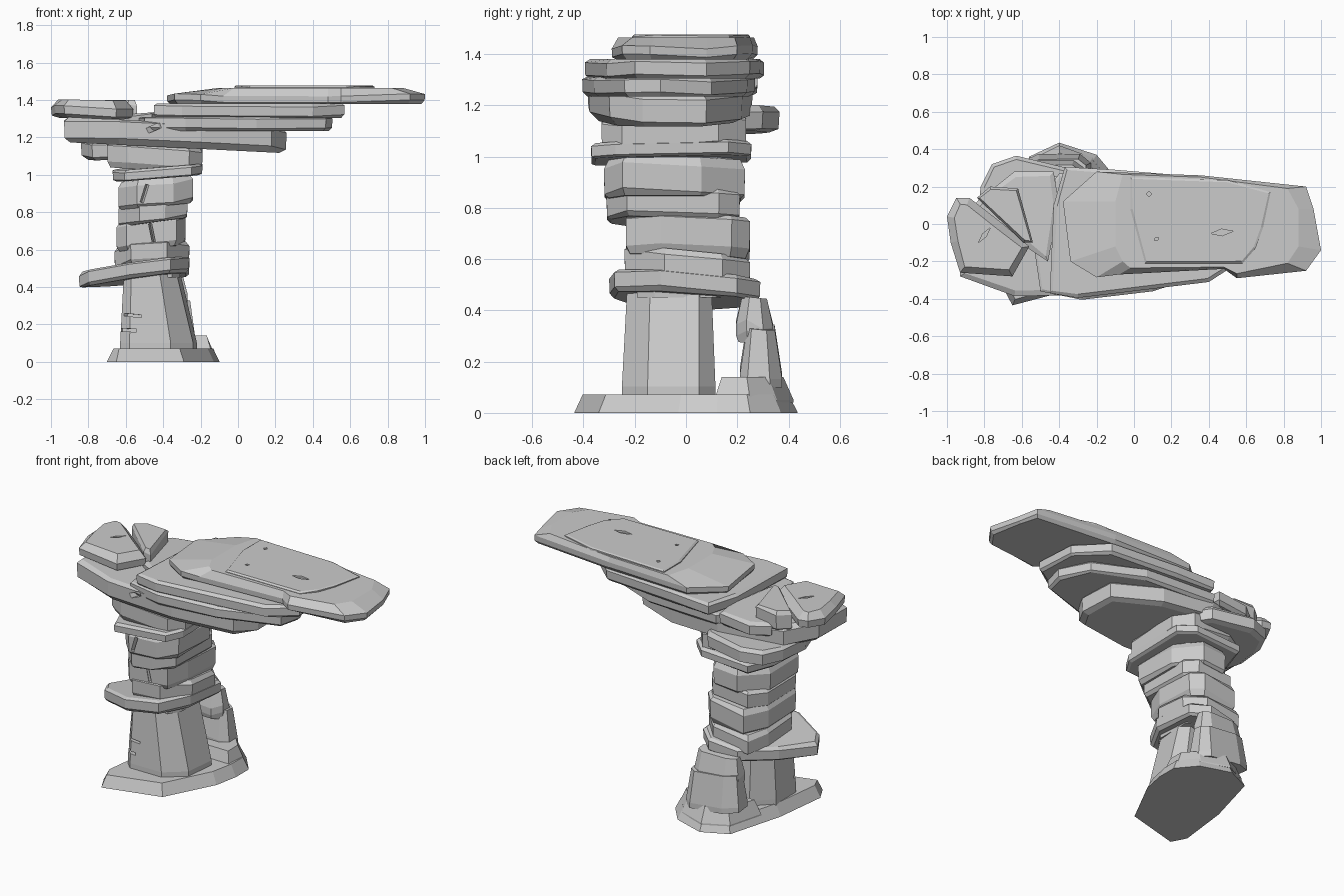
import bpy, bmesh, random
from mathutils import Vector

if "Cube" in bpy.data.objects:
    bpy.data.objects.remove(bpy.data.objects["Cube"])

random.seed(7)


def inset(pts, d):
    # move each outline point inwards along its corner bisector
    out, n = [], len(pts)
    for i in range(n):
        p = Vector(pts[i])
        a = (p - Vector(pts[i - 1])).normalized()
        b = (Vector(pts[(i + 1) % n]) - p).normalized()
        nrm = Vector((-(a.y + b.y), a.x + b.x)).normalized()
        out.append(p + nrm * d)
    return out


def slab(name, pts, z0, z1, tilt=(0, 0), low=.02, up=.02, top=None, cut=.17, cut_up=.17):
    """Rock slab: chamfered prism over an outline, optionally tilted."""
    area = sum(pts[i - 1][0] * p[1] - p[0] * pts[i - 1][1] for i, p in enumerate(pts))
    if area < 0:
        pts = pts[::-1]
        top = top[::-1] if top else None
    n, h = len(pts), z1 - z0
    cx = (min(p[0] for p in pts) + max(p[0] for p in pts)) / 2
    cy = (min(p[1] for p in pts) + max(p[1] for p in pts)) / 2
    jit = [random.uniform(-.1, .1) * h * (cut_up < .6) for _ in pts]
    rings = [(inset(pts, low), z0, 0), (inset(pts, low * .1), z0 + cut * h, 1),
             (pts, z1 - cut_up * h, 1), (top or inset(pts, up), z1, 0)]
    bm = bmesh.new()
    vs = [[bm.verts.new((p[0], p[1], z + j * jit[i] + tilt[0] * (p[0] - cx) + tilt[1] * (p[1] - cy)))
           for i, p in enumerate(r)] for r, z, j in rings]
    bm.faces.new(vs[0][::-1])
    bm.faces.new(vs[-1])
    for a, b in zip(vs, vs[1:]):
        for i in range(n):
            k = (i + 1) % n
            bm.faces.new((a[i], a[k], b[k], b[i]))
    bmesh.ops.triangulate(bm, faces=[f for f in bm.faces if len(f.verts) > 4])
    bmesh.ops.recalc_face_normals(bm, faces=bm.faces)
    me = bpy.data.meshes.new(name)
    bm.to_mesh(me)
    bm.free()
    ob = bpy.data.objects.new(name, me)
    bpy.context.collection.objects.link(ob)
    return ob


def block(name, x0, x1, y0, y1, z0, z1, **kw):
    """Rock block: box outline with uneven cut corners."""
    c = [random.uniform(.12, .33) for _ in range(8)]
    uv = [(c[0], 0), (1 - c[1], .0), (1, c[2]), (1, 1 - c[3]),
          (1 - c[4], 1), (c[5], 1), (0, 1 - c[6]), (0, c[7])]
    return slab(name, [(x0 + u * (x1 - x0), y0 + v * (y1 - y0)) for u, v in uv], z0, z1, **kw)


def crack(target, loc, size, rot=(0, 0, 0)):
    # thin diamond-shaped notch cut into a rock
    bm = bmesh.new()
    bmesh.ops.create_cone(bm, segments=4, radius1=1, radius2=1, depth=2, cap_ends=True)
    me = bpy.data.meshes.new("crack_cutter")
    bm.to_mesh(me)
    bm.free()
    ob = bpy.data.objects.new("crack_cutter", me)
    bpy.context.collection.objects.link(ob)
    ob.location, ob.scale, ob.rotation_euler = loc, size, rot
    ob.hide_render = True
    ob.hide_set(True)
    m = target.modifiers.new("crack", 'BOOLEAN')
    m.operation, m.object, m.solver = 'DIFFERENCE', ob, 'EXACT'


# base plinth with sloping sides and a raised step at the back
slab("base", [(-.70, -.34), (-.65, -.435), (-.29, -.34), (-.13, -.03), (-.10, .12), (-.10, .25),
              (-.2, .37), (-.40, .435), (-.56, .36), (-.66, 0)], 0, .072, low=0, up=.035, cut=.02, cut_up=.96)
slab("base_step", [(-.14, .11), (-.13, .25), (-.22, .355), (-.40, .42), (-.55, .345), (-.61, .12)],
     .04, .14, low=0, up=.04, cut=.05, cut_up=.9)

# legs: main pillar and the small leaning one behind it
pillar = slab("main_pillar", [(-.63, -.2), (-.58, -.25), (-.36, -.25), (-.24, -.15), (-.22, .05), (-.30, .115),
                              (-.52, .11), (-.63, 0)], .06, .48, low=0,
              top=[(-.61, -.18), (-.57, -.23), (-.42, -.23), (-.33, -.14), (-.31, .05), (-.36, .1),
                   (-.52, .09), (-.61, 0)], cut=.02, cut_up=.9)
block("small_pillar_lower", -.60, -.23, .21, .375, .12, .34, tilt=(-.1, -.1), low=0, up=.03, cut=.03, cut_up=.85)
block("small_pillar_upper", -.58, -.27, .195, .34, .27, .45, tilt=(0, -.1), low=.01, up=.025, cut_up=.59)

# tilted ledge slab resting on both pillars
slab("ledge", [(-.85, -.1), (-.80, -.19), (-.58, -.30), (-.36, -.28), (-.26, -.1), (-.26, .2),
               (-.36, .29), (-.55, .27), (-.72, .1)], .43, .515, tilt=(.14, -.07))

# stacked column rocks: x0, x1, y0, y1, z0, z1, tilt
column = []
for i, (x0, x1, y0, y1, z0, z1, t) in enumerate([
        (-.66, -.26, -.24, .25, .50, .62, (.08, -.1)),
        (-.65, -.28, -.235, .25, .60, .76, (.1, -.04)),
        (-.64, -.27, -.31, .21, .74, .86, (.14, -.03)),
        (-.64, -.24, -.32, .23, .83, .98, (.1, 0)),
        (-.67, -.19, -.37, .255, .985, 1.045, (.08, .02)),
        (-.70, -.19, -.33, .235, 1.04, 1.17, (-.04, .05))]):
    column.append(block(f"column_rock_{i + 1}", x0, x1, y0, y1, z0, z1, tilt=t))
block("column_core", -.58, -.3, -.2, .18, .45, 1.2, low=.01, up=.01)

# rear shelf beneath the cap
slab("rear_shelf", [(-.84, 0), (-.82, .2), (-.76, .32), (-.63, .365), (-.36, .3), (-.26, .15),
                    (-.3, -.1), (-.78, -.15)], 1.09, 1.19, tilt=(.03, .03), low=.04)

# overhanging cap slabs, bottom to top
cap = slab("cap_lower", [(-.93, -.28), (-.64, -.385), (-.2, -.38), (.18, -.30), (.26, -.17), (.25, .08),
                         (-.05, .22), (-.4, .26), (-.8, .17), (-.93, 0)],
           1.145, 1.28, tilt=(-.05, 0), low=.04, up=.03)
slab("cap_second", [(-.5, -.36), (-.28, -.405), (.1, -.36), (.47, -.24), (.505, -.1), (.42, .1),
                    (.1, .24), (-.4, .27), (-.56, .05)], 1.235, 1.31, up=.015)
slab("cap_third", [(-.45, -.37), (-.3, -.395), (.40, -.31), (.57, -.2), (.56, .08), (.38, .25),
                   (-.1, .29), (-.37, .305), (-.43, .1)], 1.305, 1.38)
slab("cap_top", [(-.38, .12), (-.2, .28), (.36, .26), (.92, .2), (.96, .08), (1, -.14), (.92, -.25), (.55, -.29),
                 (.48, -.24), (-.08, -.27), (-.2, -.285), (-.34, -.2)], 1.379, 1.465, cut_up=.45,
     top=[(-.1, .12), (-.06, .265), (.36, .25), (.82, .19), (.88, .08), (.88, -.12), (.82, -.21), (.55, -.265),
          (.48, -.23), (-.02, -.235), (-.06, -.2), (-.1, -.12)])
plate = slab("cap_plate", [(-.02, .25), (.5, .235), (.73, .17), (.69, -.02), (.65, -.13), (.58, -.21),
                           (.06, -.21), (-.02, .08)], 1.44, 1.477, low=.0, up=.012)

# loose boulders on the left end
boulder = slab("left_boulder", [(-1, .04), (-.95, .14), (-.88, .14), (-.70, 0), (-.56, -.12), (-.65, -.28), (-.93, -.26),
                                (-.98, -.1)], 1.30, 1.40, tilt=(-.02, 0), low=.05, up=.04, cut_up=.4)
slab("wedge_boulder", [(-.84, .14), (-.77, .2), (-.62, .19), (-.54, -.1), (-.59, -.1)],
     1.27, 1.40, low=.03, up=.015)
slab("back_chip", [(-.74, .2), (-.64, .28), (-.43, .28), (-.40, .1), (-.46, -.2), (-.58, -.12)],
     1.24, 1.325, tilt=(.08, 0), low=.03, up=.03)

# weathering cracks
crack(pillar, (-.6, -.23, .17), (.11, .06, .008), (0, .05, .3))
crack(pillar, (-.58, -.24, .25), (.09, .05, .007), (0, .1, .2))
crack(plate, (.47, -.045, 1.477), (.06, .018, .012), (0, 0, .1))
crack(plate, (.08, .16, 1.477), (.014, .014, .01))
crack(plate, (.12, -.08, 1.477), (.014, .01, .01), (0, 0, .6))
crack(boulder, (-.8, -.06, 1.40), (.05, .012, .014), (0, 0, .9))
crack(cap, (-.45, -.4, 1.25), (.06, .05, .015), (0, -.4, 0))
crack(column[3], (-.50, -.32, .90), (.01, .03, .05), (0, .3, 0))
crack(column[1], (-.46, -.23, .69), (.01, .03, .05), (0, -.2, 0))
